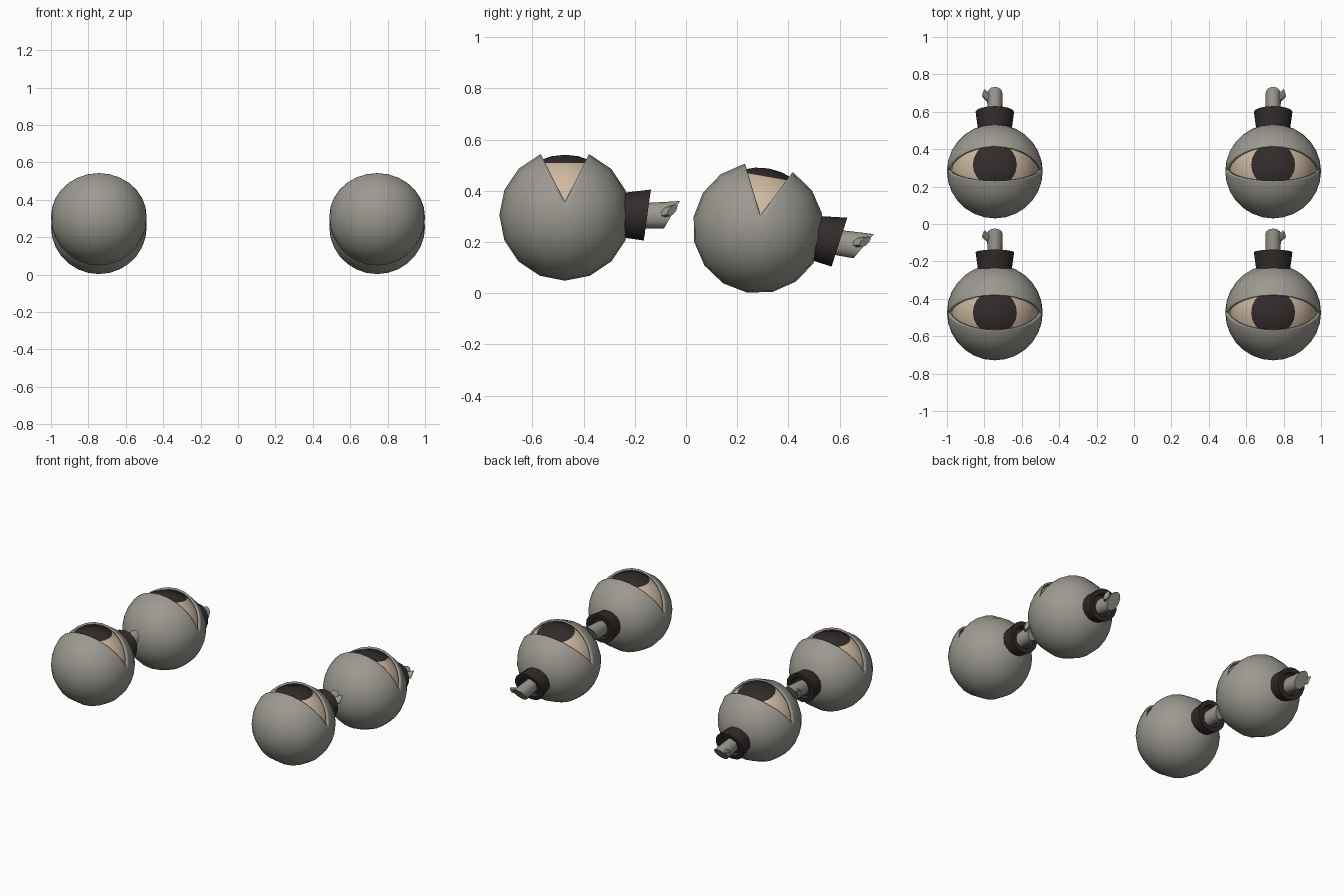
import bpy, bmesh, math
from mathutils import Matrix, Vector

if "Cube" in bpy.data.objects:
    bpy.data.objects.remove(bpy.data.objects["Cube"])

def material(name, color):
    m = bpy.data.materials.new(name)
    m.diffuse_color = (*color, 1)
    m.use_nodes = True
    m.node_tree.nodes["Principled BSDF"].inputs["Base Color"].default_value = m.diffuse_color
    return m

GREY = material("grey skin", (0.33, 0.32, 0.28))
TAN = material("tan eyeball", (0.62, 0.49, 0.36))
DARK = material("dark brown", (0.032, 0.024, 0.024))

def finish(bm, name, place, mats, angle=40):
    bmesh.ops.recalc_face_normals(bm, faces=bm.faces[:])
    me = bpy.data.meshes.new(name)
    bm.to_mesh(me)
    bm.free()
    ob = bpy.data.objects.new(name, me)
    bpy.context.collection.objects.link(ob)
    for m in mats:
        me.materials.append(m)
    ob.matrix_world = place
    bpy.ops.object.select_all(action='DESELECT')
    ob.select_set(True)
    bpy.context.view_layer.objects.active = ob
    bpy.ops.object.shade_smooth_by_angle(angle=math.radians(angle))
    return ob

def cut(bm, co, no):
    bmesh.ops.bisect_plane(bm, geom=bm.verts[:] + bm.edges[:] + bm.faces[:],
                           dist=1e-5, plane_co=co, plane_no=no)

def loft(rings, n=12):
    """Closed tube; each ring is (top point, bottom point, side vector)."""
    bm = bmesh.new()
    loops = []
    for top, bottom, side in rings:
        top, bottom, side = Vector(top), Vector(bottom), Vector(side)
        mid, up = (top + bottom) / 2, (top - bottom) / 2
        loops.append([bm.verts.new(mid + side * math.cos(2 * math.pi * i / n)
                                   + up * math.sin(2 * math.pi * i / n)) for i in range(n)])
    for a, b in zip(loops, loops[1:]):
        for i in range(n):
            j = (i + 1) % n
            bm.faces.new((a[i], a[j], b[j], b[i]))
    bm.faces.new(loops[0])
    bm.faces.new(loops[-1])
    return bm

def build_eye(tag, place, s):
    # eyelid shell with a wedge-shaped opening on top
    bm = bmesh.new()
    bmesh.ops.create_uvsphere(bm, u_segments=16, v_segments=14, radius=0.256,
                              matrix=Matrix.Rotation(math.pi / 2, 4, 'Y'))
    apex = Vector((0, 0, 0.05))
    for sy in (-1, 1):
        cut(bm, apex, (0, sy * 2, 1))
    opening = [f for f in bm.faces
               if f.calc_center_median().z - 0.05 > 2 * abs(f.calc_center_median().y)]
    bmesh.ops.delete(bm, geom=opening, context='FACES')
    lids = finish(bm, "eyelids_" + tag, place, [GREY])
    mod = lids.modifiers.new("thickness", 'SOLIDIFY')
    mod.thickness = 0.014
    mod.offset = -1

    # eyeball with its iris cap
    bm = bmesh.new()
    bmesh.ops.create_uvsphere(bm, u_segments=20, v_segments=14, radius=0.236)
    cut(bm, (0, 0, 0.203), (0, 0, 1))
    for f in bm.faces:
        f.material_index = int(f.calc_center_median().z > 0.203)
    finish(bm, "eyeball_" + tag, place, [TAN, DARK])

    # flared collar with a shallow recess behind
    bm = loft([((0, 0.225, 0.087), (0, 0.225, -0.087), (0.09, 0, 0)),
               ((0, 0.336, 0.100), (0, 0.308, -0.099), (0.103, 0, 0)),
               ((0, 0.332, 0.072), (0, 0.312, -0.072), (0.074, 0, 0)),
               ((0, 0.305, 0.065), (0, 0.285, -0.065), (0.066, 0, 0))], 16)
    finish(bm, "collar_" + tag, place, [DARK])

    # nerve stalk with a slanted end
    bm = loft([((0, 0.27, 0.045), (0, 0.27, -0.052), (0.038, 0, 0)),
               ((0, 0.449, 0.055), (0, 0.387, -0.052), (0.042, 0, 0))])
    finish(bm, "stalk_" + tag, place, [GREY])

    # small side branch of the nerve
    bm = loft([((0, 0.375, 0.025), (0, 0.355, -0.015), (s * 0.014, -0.014, 0)),
               ((s * 0.06, 0.432, 0.043), (s * 0.06, 0.408, -0.004), (s * 0.008, -0.016, 0))], 8)
    finish(bm, "branch_" + tag, place, [GREY])

# two eyes on each side; the rear pair leans back
for s, side in ((-1, "left"), (1, "right")):
    for row, y, z, tilt in (("front", -0.473, 0.305, 0), ("rear", 0.282, 0.255, -10)):
        place = (Matrix.Translation((s * 0.744, y, z))
                 @ Matrix.Rotation(math.radians(tilt), 4, 'X'))
        build_eye(row + "_" + side, place, s)
